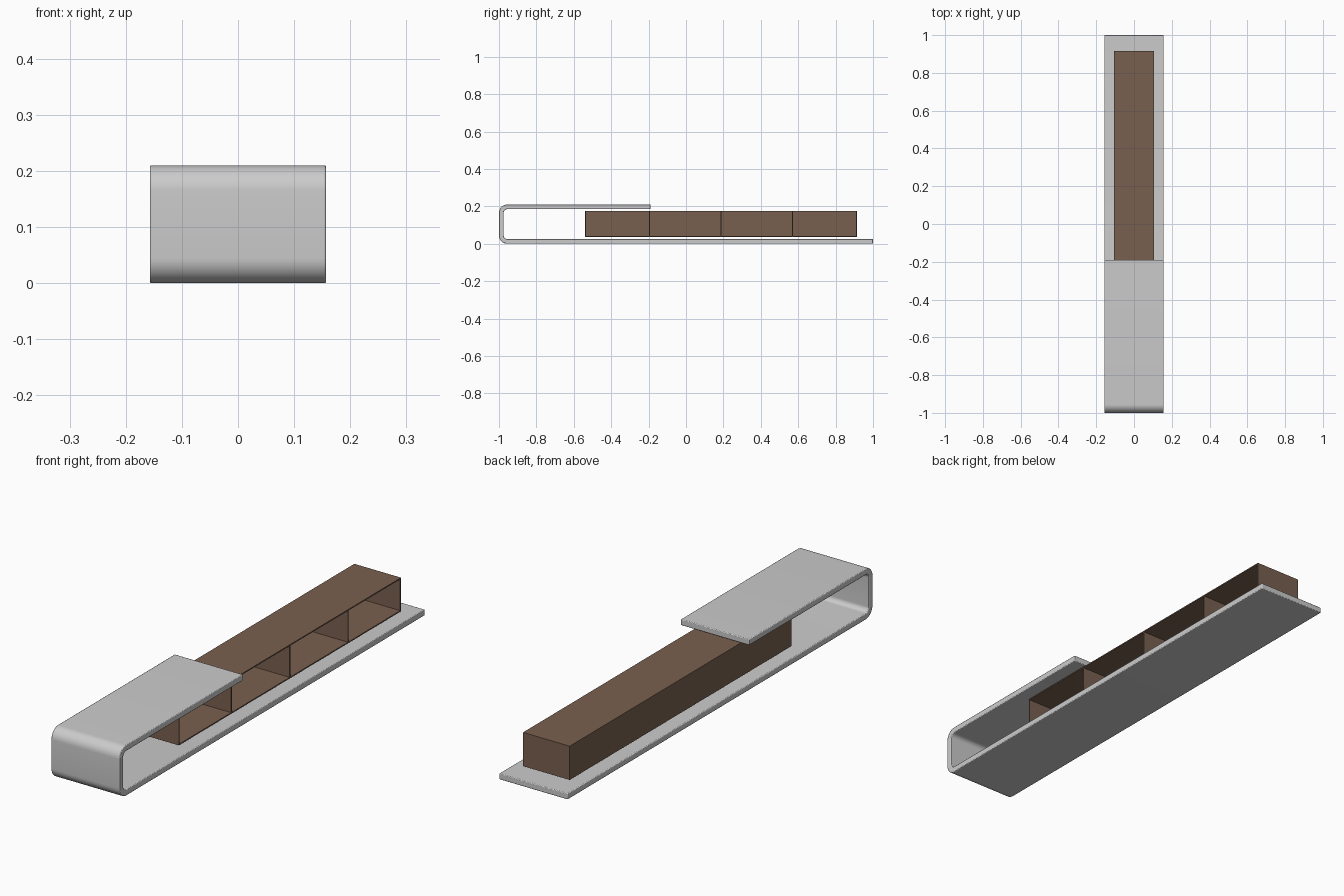
import bpy, bmesh, math

if "Cube" in bpy.data.objects:
    bpy.data.objects.remove(bpy.data.objects["Cube"])

def material(name, rgb):
    m = bpy.data.materials.new(name)
    m.diffuse_color = (*rgb, 1)
    m.use_nodes = True
    m.node_tree.nodes["Principled BSDF"].inputs["Base Color"].default_value = m.diffuse_color
    return m

METAL = material("light grey", (0.60, 0.60, 0.60))
WOOD = material("walnut brown", (0.19, 0.117, 0.078))

def finish(bm, name, mat):
    bmesh.ops.recalc_face_normals(bm, faces=bm.faces)
    me = bpy.data.meshes.new(name)
    bm.to_mesh(me)
    bm.free()
    ob = bpy.data.objects.new(name, me)
    bpy.context.collection.objects.link(ob)
    me.materials.append(mat)
    return ob

def box(name, x, y, z, mat):
    bm = bmesh.new()
    bmesh.ops.create_cube(bm, size=1)
    for v in bm.verts:
        for i, (a, b) in enumerate((x, y, z)):
            v.co[i] = a if v.co[i] < 0 else b
    return finish(bm, name, mat)

# Folded band: hooked side profile with rounded bends, extruded across x
W, H, T, R = 0.157, 0.21, 0.025, 0.045
N = 10

def bends(r):
    pts = []
    for cz, start in ((H - R, 90), (R, 180)):
        for i in range(N + 1):
            a = math.radians(start + 90 * i / N)
            pts.append((-1 + R + r * math.cos(a), cz + r * math.sin(a)))
    return pts

outer = [(-0.19, H)] + bends(R) + [(1, 0)]
inner = [(-0.19, H - T)] + bends(R - T) + [(1, T)]
bm = bmesh.new()
rings = [[[bm.verts.new((x, y, z)) for y, z in prof] for prof in (outer, inner)]
         for x in (-W, W)]
(lo, li), (ro, ri) = rings
for i in range(len(outer) - 1):
    for a, b in ((lo, ro), (ro, ri), (ri, li), (li, lo)):
        bm.faces.new((a[i], a[i + 1], b[i + 1], b[i]))
for k in (0, -1):
    bm.faces.new((lo[k], ro[k], ri[k], li[k]))
band = finish(bm, "folded_shelf_band", METAL)
bev = band.modifiers.new("soft edges", 'BEVEL')
bev.width = 0.003
bev.segments = 2
bev.limit_method = 'ANGLE'
bev.angle_limit = math.radians(40)
bpy.context.view_layer.objects.active = band
band.select_set(True)
bpy.ops.object.shade_smooth_by_angle(angle=math.radians(35))

# Open-sided wooden compartment box
X, Y0, Y1, Z0, Z1, P = 0.107, -0.54, 0.915, 0.036, 0.176, 0.005
box("box_floor", (-X, X), (Y0, Y1), (Z0, Z0 + P), WOOD)
box("box_top", (-X, X), (Y0, Y1), (Z1 - P, Z1), WOOD)
box("box_back", (-X, -X + P), (Y0, Y1), (Z0 + P, Z1 - P), WOOD)
for i, y in enumerate((Y0 + P / 2, -0.195, 0.188, 0.57, Y1 - P / 2)):
    name = "box_end" if i in (0, 4) else "box_divider"
    box(name, (-X + P, X), (y - P / 2, y + P / 2), (Z0 + P, Z1 - P), WOOD)
